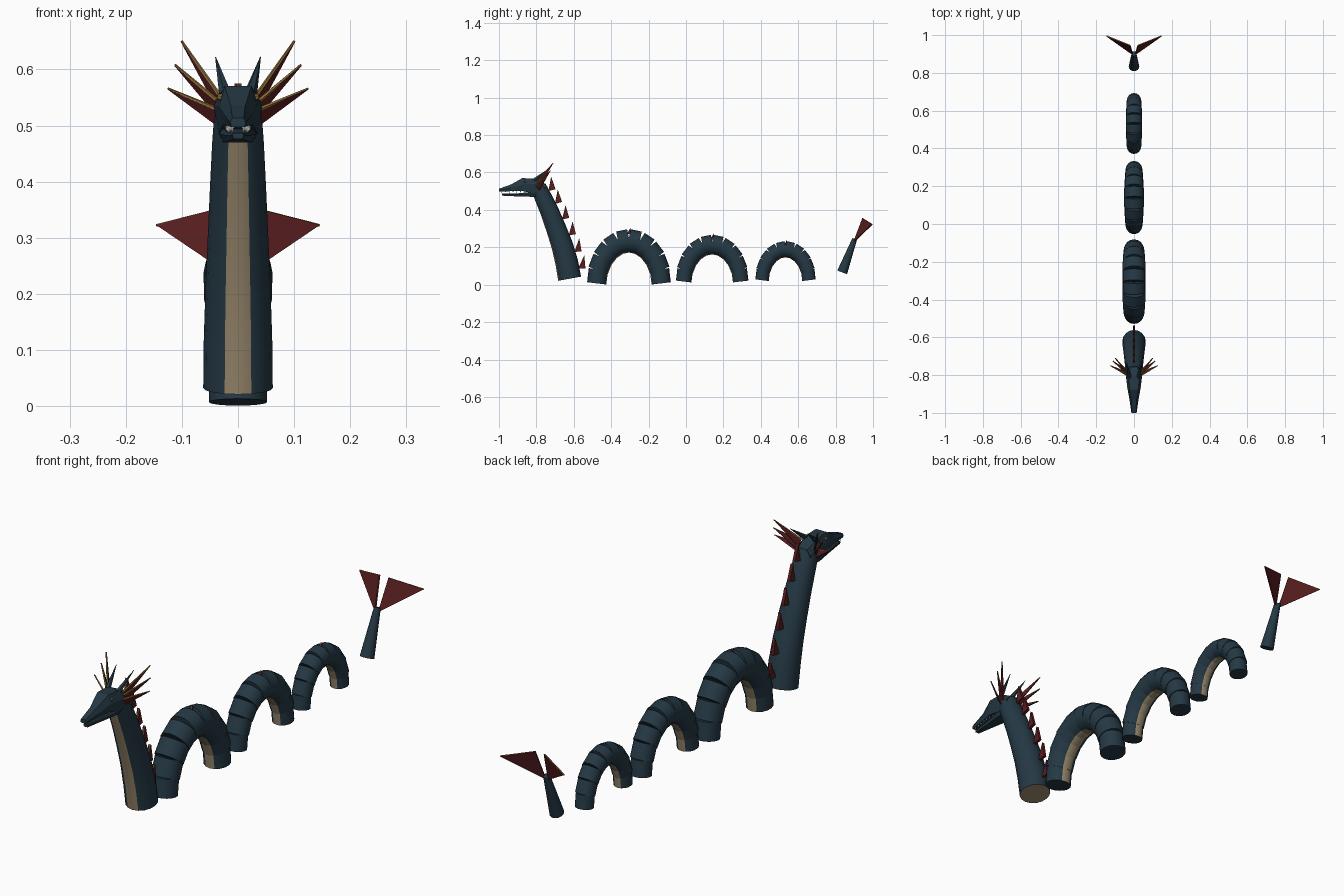
import bpy, bmesh, math
from mathutils import Vector

cube = bpy.data.objects.get("Cube")
if cube:
    bpy.data.objects.remove(cube)


def material(name, rgb):
    m = bpy.data.materials.new(name)
    m.use_nodes = True
    m.diffuse_color = (*rgb, 1)
    bsdf = next(n for n in m.node_tree.nodes if n.type == 'BSDF_PRINCIPLED')
    bsdf.inputs["Base Color"].default_value = (*rgb, 1)
    bsdf.inputs["Roughness"].default_value = 0.8
    return m


NAVY = material("navy scales", (0.018, 0.040, 0.058))
BEIGE = material("beige belly", (0.32, 0.25, 0.155))
RED = material("dark red fin", (0.10, 0.013, 0.014))
GOLD = material("gold spine", (0.27, 0.16, 0.04))
IVORY = material("ivory teeth", (0.75, 0.72, 0.62))
SIDES = 16


def finish(name, bm, mats, smooth=None):
    bmesh.ops.recalc_face_normals(bm, faces=bm.faces)
    me = bpy.data.meshes.new(name)
    bm.to_mesh(me)
    bm.free()
    for m in mats:
        me.materials.append(m)
    if smooth:
        me.shade_smooth()
        me.set_sharp_from_angle(angle=math.radians(smooth))
    ob = bpy.data.objects.new(name, me)
    bpy.context.collection.objects.link(ob)
    return ob


def loft(bm, rings, belly=()):
    """Skin closed rings of points; returns the two caps."""
    vs = [[bm.verts.new(p) for p in r] for r in rings]
    n = len(vs[0])
    for a, b in zip(vs, vs[1:]):
        for i in range(n):
            f = bm.faces.new((a[i], a[(i + 1) % n], b[(i + 1) % n], b[i]))
            f.material_index = 1 if i in belly else 0
    return bm.faces.new(vs[0]), bm.faces.new(vs[-1])


def ring(c, tangent, r, side):
    """Circle across a path in the middle plane, first point at the belly."""
    t = tangent.normalized()
    u = Vector((0, -t.z, t.y)) * side
    turns = [2 * math.pi * i / SIDES for i in range(SIDES)]
    return [c + u * r * math.cos(a) + Vector((r * math.sin(a), 0, 0)) for a in turns]


def cone(bm, a, b, ra, rb, sides=5):
    a, b = Vector(a), Vector(b)
    d = (b - a).normalized()
    u = d.orthogonal().normalized()
    w = d.cross(u)
    spin = [2 * math.pi * i / sides for i in range(sides)]
    loft(bm, [[c + (u * math.cos(s) + w * math.sin(s)) * r for s in spin]
              for c, r in ((a, ra), (b, rb))])


def fin(name, a, b, c, thick=0.005, spine=0.0025):
    """Thin triangular web with a gold spine along edge a-b."""
    a, b, c = Vector(a), Vector(b), Vector(c)
    n = (b - a).cross(c - a).normalized() * thick / 2
    bm = bmesh.new()
    loft(bm, [[p + n for p in (a, b, c)], [p - n for p in (a, b, c)]])
    finish(name, bm, [RED])
    if spine:
        bm = bmesh.new()
        cone(bm, a, b, spine * 1.3, spine * 0.7)
        finish(name + "_spine", bm, [GOLD])


# Neck
path = [(-0.622, 0.032, 0.062), (-0.638, 0.12, 0.061), (-0.662, 0.21, 0.058),
        (-0.694, 0.30, 0.054), (-0.729, 0.39, 0.050), (-0.765, 0.47, 0.046),
        (-0.790, 0.525, 0.042)]
pts = [Vector((0, y, z)) for y, z, r in path]
rings = []
for i, p in enumerate(pts):
    t = pts[min(i + 1, len(pts) - 1)] - pts[max(i - 1, 0)]
    rings.append(ring(p, t, path[i][2], 1))
bm = bmesh.new()
foot, top = loft(bm, rings, (0, SIDES - 1))
bmesh.ops.inset_region(bm, faces=[foot], thickness=0.03)
foot.material_index = 1
finish("neck", bm, [NAVY, BEIGE], 40)

# Fins down the back of the neck
for i in range(6):
    f = 0.5 + i * 0.95
    k = int(f)
    c = pts[k].lerp(pts[k + 1], f - k)
    r = path[k][2]
    t = (pts[k + 1] - pts[k]).normalized()
    back = Vector((0, t.z, -t.y))
    root = c + back * r * 0.92
    fin(f"neck_fin_{i}", root, root + back * 0.042 + t * 0.062,
        root + back * 0.036 - t * 0.006, 0.012, 0.002)


# Body arches made of straight overlapping drums
def arch(name, y, z, half, rise, r_end, r_mid, count=10):
    bm = bmesh.new()
    for i in range(count):
        a0, a1 = (math.pi * (i + k) / count for k in (0, 1))
        p, q = (Vector((0, y - half * math.cos(a), z + rise * math.sin(a))) for a in (a0, a1))
        t = q - p
        r = r_end + (r_mid - r_end) * math.sin((a0 + a1) / 2)
        e = t.normalized() * 0.003
        loft(bm, [ring(p - e, t, r, -1), ring(q + e, t, r, -1)], (0, SIDES - 1))
    finish(name, bm, [NAVY, BEIGE], 40)
    crest = z + rise + r_mid
    fin(name + "_fin", (0, y - 0.008, crest - 0.025), (0, y + 0.008, crest + 0.006),
        (0, y + 0.010, crest - 0.025), 0.008, 0.0015)


arch("front_arch", -0.305, 0.010, 0.172, 0.225, 0.050, 0.062)
arch("middle_arch", 0.140, 0.020, 0.152, 0.195, 0.040, 0.052)
arch("rear_arch", 0.532, 0.027, 0.125, 0.163, 0.035, 0.043)

# Tail stalk and its two fins
a, b = Vector((0, 0.835, 0.066)), Vector((0, 0.902, 0.245))
bm = bmesh.new()
loft(bm, [ring(a, b - a, 0.028, 1), ring(b, b - a, 0.013, 1)])
finish("tail", bm, [NAVY], 40)
for s, side in ((1, "left"), (-1, "right")):
    tip = (s * 0.145, 0.995, 0.322)
    inner = (s * 0.02, 0.945, 0.355)
    fin(f"{side}_tail_fin", tip, inner, (s * 0.006, 0.897, 0.228), 0.006, 0.002)


# Head: hexagonal sections along y (y, top, middle, bottom, top width, middle width)
def section(y, top, mid, bot, wt, wm):
    half = [(wt, top), (wm, mid), (wm * 0.8, bot)]
    return [(x, y, z) for x, z in half] + [(-x, y, z) for x, z in reversed(half)]


bm = bmesh.new()
loft(bm, [section(*s) for s in (
    (-1.0, 0.513, 0.505, 0.497, 0.010, 0.014),
    (-0.935, 0.536, 0.517, 0.500, 0.013, 0.023),
    (-0.875, 0.570, 0.535, 0.501, 0.024, 0.034),
    (-0.805, 0.566, 0.535, 0.485, 0.027, 0.043),
    (-0.755, 0.540, 0.520, 0.485, 0.020, 0.036))])
finish("skull", bm, [NAVY])

bm = bmesh.new()
loft(bm, [section(*s) for s in (
    (-0.985, 0.487, 0.483, 0.476, 0.008, 0.010),
    (-0.90, 0.488, 0.482, 0.472, 0.018, 0.021),
    (-0.83, 0.496, 0.485, 0.470, 0.028, 0.033),
    (-0.77, 0.500, 0.485, 0.470, 0.028, 0.034))])
finish("lower_jaw", bm, [NAVY])

frills = [((0.034, -0.795, 0.555), (0.100, -0.710, 0.650), (0.038, -0.775, 0.535)),
          ((0.038, -0.795, 0.545), (0.112, -0.725, 0.608), (0.038, -0.775, 0.520)),
          ((0.040, -0.800, 0.530), (0.125, -0.750, 0.566), (0.036, -0.785, 0.500))]
for s, side in ((1, "left"), (-1, "right")):
    def flip(p):
        return (s * p[0], p[1], p[2])

    # Horn
    bm = bmesh.new()
    cone(bm, flip((0.022, -0.815, 0.555)), flip((0.040, -0.730, 0.622)), 0.012, 0.0008, 6)
    finish(f"{side}_horn", bm, [NAVY])

    # Cheek frill
    for i, tri in enumerate(frills):
        fin(f"{side}_frill_{i}", *map(flip, tri), 0.005, 0.003)

    # Eye
    bm = bmesh.new()
    cone(bm, flip((0.026, -0.86, 0.549)), flip((0.037, -0.861, 0.552)), 0.008, 0.004, 6)
    finish(f"{side}_eye", bm, [GOLD])

    # Teeth
    bm = bmesh.new()
    for i in range(7):
        y = -0.985 + i * 0.02
        x = 0.009 + i * 0.002
        cone(bm, flip((x, y, 0.501)), flip((x, y, 0.488)), 0.003, 0.0006, 4)
    finish(f"{side}_teeth", bm, [IVORY])
